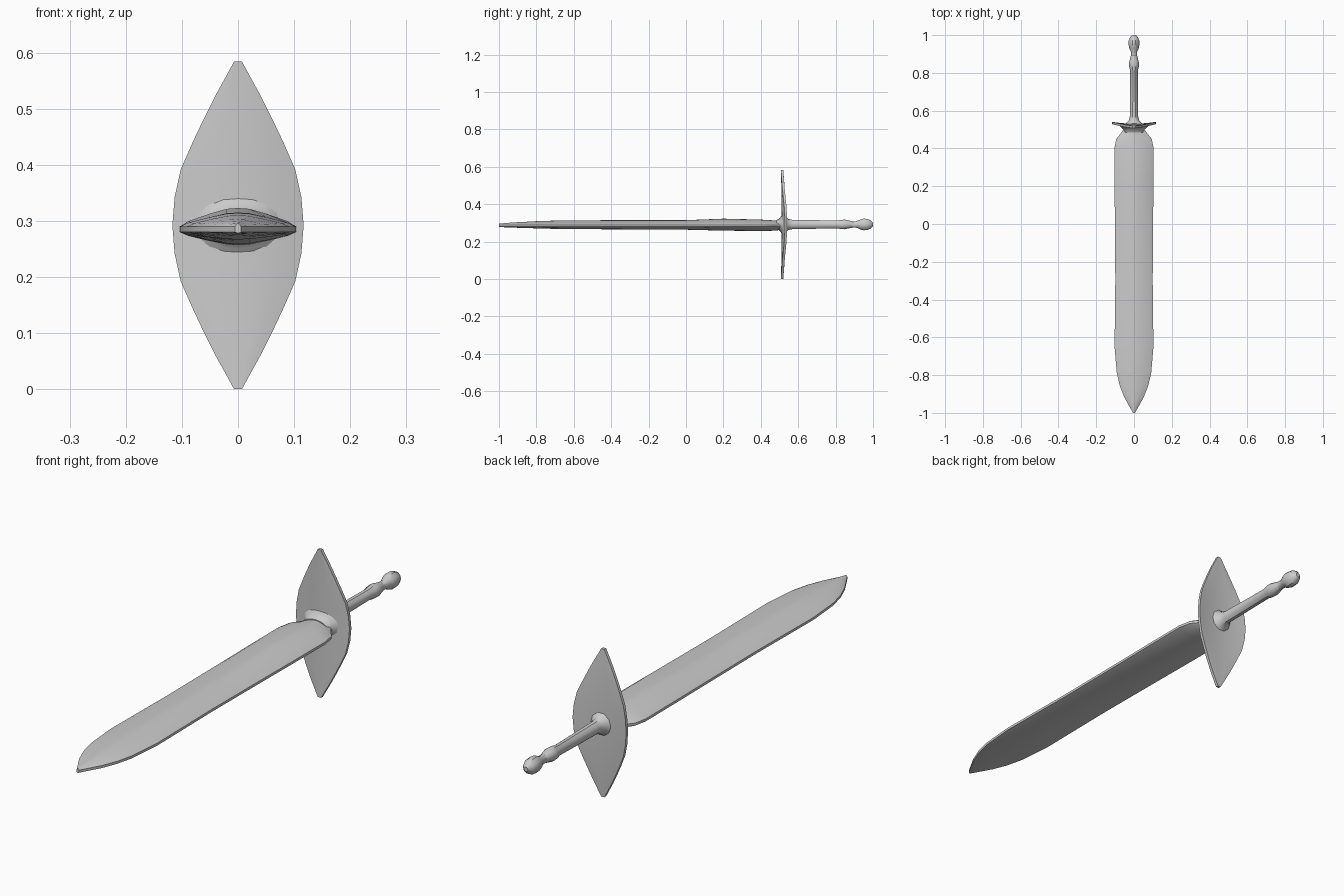
import bpy, bmesh, math

CZ = 0.298  # height of the sword's axis


def loft(name, rings, angle=35):
    """Bridge a list of equal-length point rings and cap both ends."""
    bm = bmesh.new()
    loops = [[bm.verts.new(p) for p in ring] for ring in rings]
    n = len(loops[0])
    for a, b in zip(loops, loops[1:]):
        for i in range(n):
            j = (i + 1) % n
            bm.faces.new((a[i], a[j], b[j], b[i]))
    bm.faces.new(loops[0])
    bm.faces.new(loops[-1])
    bmesh.ops.recalc_face_normals(bm, faces=bm.faces)
    mesh = bpy.data.meshes.new(name)
    bm.to_mesh(mesh)
    bm.free()
    ob = bpy.data.objects.new(name, mesh)
    bpy.context.collection.objects.link(ob)
    bpy.ops.object.select_all(action='DESELECT')
    ob.select_set(True)
    bpy.context.view_layer.objects.active = ob
    bpy.ops.object.shade_smooth_by_angle(angle=math.radians(angle))
    return ob


# Blade: y, half width, top z, bottom z
def blade_ring(y, w, top, bot):
    lo, hi = 0.286, 0.296
    up = [(1, 0), (0.85, 0.3), (0.5, 0.68), (0.2, 0.95), (0, 1)]
    half = up + [(-x, t) for x, t in reversed(up[:-1])]
    ring = [(x * w, y, hi + t * (top - hi)) for x, t in half]
    ring += [(x * w, y, lo + t * (bot - lo)) for x, t in reversed(half)]
    return ring


blade = [(-1.0, 0.005, 0.302, 0.284), (-0.97, 0.022, 0.305, 0.283),
         (-0.92, 0.050, 0.309, 0.281), (-0.86, 0.074, 0.312, 0.279),
         (-0.79, 0.091, 0.316, 0.277), (-0.65, 0.103, 0.320, 0.273),
         (-0.30, 0.099, 0.321, 0.272), (0.0, 0.101, 0.321, 0.270),
         (0.20, 0.103, 0.329, 0.265), (0.40, 0.104, 0.324, 0.263),
         (0.45, 0.094, 0.321, 0.264), (0.48, 0.070, 0.319, 0.266),
         (0.50, 0.056, 0.318, 0.268), (0.525, 0.055, 0.318, 0.268)]
loft("blade", [blade_ring(*b) for b in blade])


# Guard: upright leaf-shaped plate, sides bent back and tips bent forward
def guard_ring(h, w):
    xs = [-1, -0.7, -0.35, 0, 0.35, 0.7, 1]
    front, back = [], []
    for x in xs:
        px = x * w
        mid = 0.521 + 0.014 * (px / 0.117) ** 2 - 0.007 * (abs(h) / 0.292) ** 2
        rim = max(abs(x) ** 2, (abs(h) / 0.292) ** 2)
        t = 0.010 - 0.004 * rim
        front.append((px, mid - t, CZ + h))
        back.append((px, mid + t, CZ + h))
    return front + back[::-1]


half = [(0.292, 0.007), (0.27, 0.019), (0.23, 0.041), (0.19, 0.061),
        (0.15, 0.080), (0.10, 0.102), (0.05, 0.113)]
guard = [(-h, w) for h, w in half] + [(0, 0.117)] + half[::-1]
loft("guard", [guard_ring(*g) for g in guard])


# Round parts along the sword's axis: y, x radius, z radius
def turned(name, profile, sides=10):
    rings = []
    for y, rx, rz in profile:
        rings.append([(rx * math.cos(2 * math.pi * i / sides), y,
                       CZ + rz * math.sin(2 * math.pi * i / sides))
                      for i in range(sides)])
    return loft(name, rings)


# Flared collar where the blade meets the guard
turned("blade_collar", [(0.485, 0.050, 0.024), (0.50, 0.055, 0.032),
                        (0.507, 0.064, 0.042), (0.518, 0.075, 0.058)], 16)

# Grip and pommel
turned("grip", [(0.525, 0.050, 0.050), (0.537, 0.040, 0.040),
                (0.548, 0.028, 0.031), (0.57, 0.022, 0.026),
                (0.70, 0.021, 0.024), (0.81, 0.020, 0.022),
                (0.83, 0.025, 0.026), (0.85, 0.027, 0.027),
                (0.87, 0.022, 0.022), (0.90, 0.015, 0.016)])
turned("pommel", [(0.89, 0.017, 0.018), (0.912, 0.017, 0.018),
                  (0.93, 0.025, 0.027), (0.95, 0.029, 0.033),
                  (0.97, 0.028, 0.031), (0.988, 0.021, 0.023),
                  (1.0, 0.009, 0.009)])

# Stand the sword on z = 0
for ob in bpy.data.objects:
    ob.location.z -= 0.006
